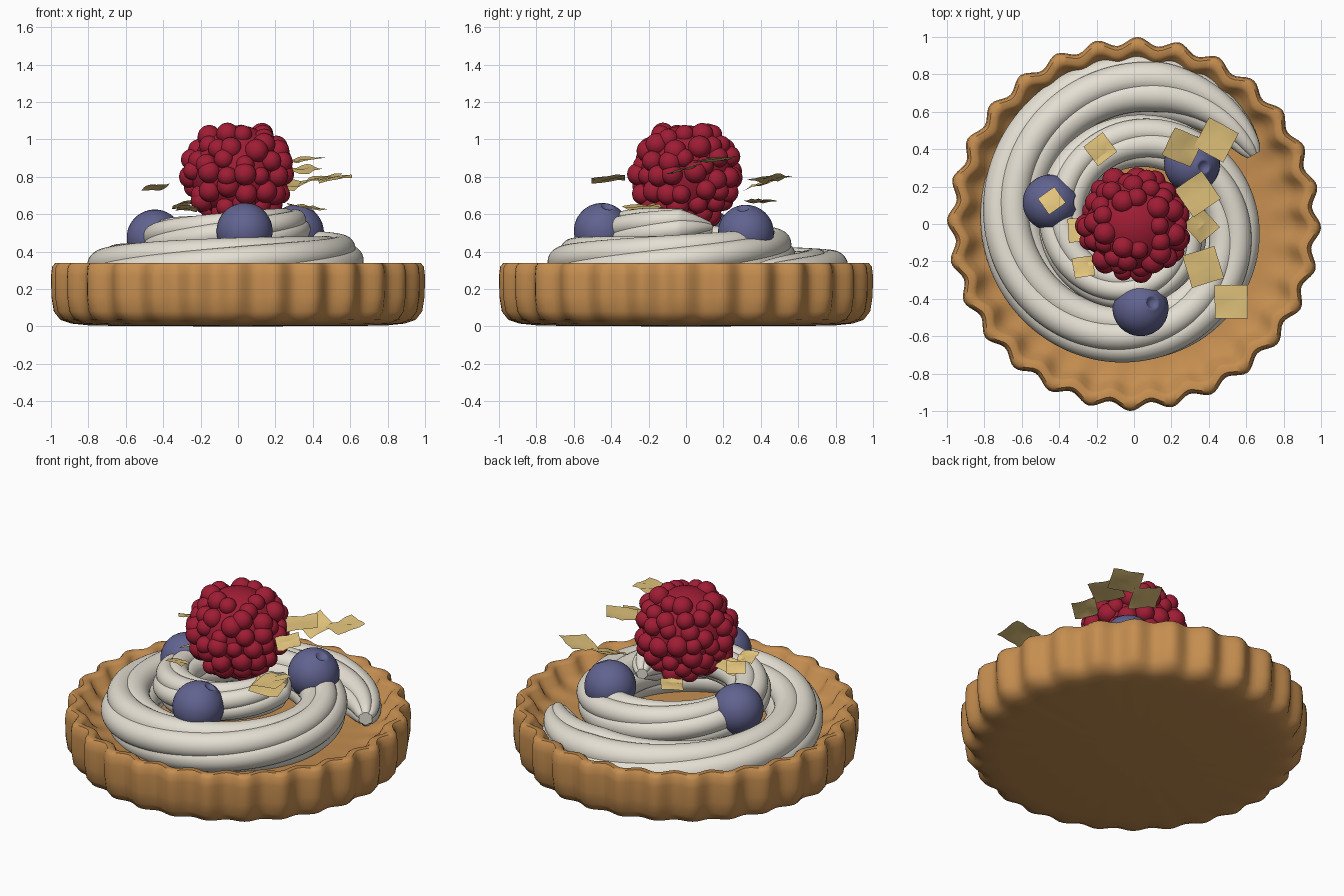
import bpy, bmesh, math, random
from mathutils import Vector, Euler

random.seed(4)
if "Cube" in bpy.data.objects:
    bpy.data.objects.remove(bpy.data.objects["Cube"])


def material(name, rgb):
    m = bpy.data.materials.new(name)
    m.use_nodes = True
    m.diffuse_color = (*rgb, 1)
    bsdf = m.node_tree.nodes["Principled BSDF"]
    bsdf.inputs["Base Color"].default_value = (*rgb, 1)
    bsdf.inputs["Roughness"].default_value = 0.6
    return m


CRUST = material("baked crust", (0.56, 0.27, 0.08))
CREAM = material("whipped cream", (0.78, 0.74, 0.65))
RED = material("raspberry red", (0.35, 0.012, 0.035))
BLUE = material("blueberry blue", (0.12, 0.125, 0.28))
GOLD = material("gold leaf", (0.76, 0.55, 0.20))


def finish(bm, name, mat, angle=40):
    bmesh.ops.recalc_face_normals(bm, faces=bm.faces)
    me = bpy.data.meshes.new(name)
    bm.to_mesh(me)
    bm.free()
    me.materials.append(mat)
    ob = bpy.data.objects.new(name, me)
    bpy.context.collection.objects.link(ob)
    bpy.ops.object.select_all(action='DESELECT')
    ob.select_set(True)
    bpy.context.view_layer.objects.active = ob
    bpy.ops.object.shade_smooth_by_angle(angle=math.radians(angle))
    return ob


def skin(bm, rings):
    """Bridge consecutive closed rings of points and cap both ends."""
    loops = [[bm.verts.new(p) for p in ring] for ring in rings]
    n = len(loops[0])
    for a, b in zip(loops, loops[1:]):
        for i in range(n):
            j = (i + 1) % n
            bm.faces.new((a[i], a[j], b[j], b[i]))
    bm.faces.new(loops[0])
    bm.faces.new(loops[-1])


def lathe(bm, profile, n, flutes=0):
    """Profile rows: radius, height, flute depth."""
    rings = []
    for r, z, depth in profile:
        ring = []
        for i in range(n):
            a = math.tau * i / n
            rr = r + depth * math.cos(flutes * (a + 0.02))
            ring.append((rr * math.cos(a), rr * math.sin(a), z))
        rings.append(ring)
    skin(bm, rings)


def track(keys, t):
    """Smoothly interpolate evenly spaced values, t in 0..1."""
    f = min(t, 0.99999) * (len(keys) - 1)
    i = int(f)
    u = f - i
    p = [keys[max(0, min(len(keys) - 1, i + k))] for k in (-1, 0, 1, 2)]
    return p[1] + 0.5 * u * (p[2] - p[0] + u * (2 * p[0] - 5 * p[1] + 4 * p[2] - p[3]
                             + u * (3 * (p[1] - p[2]) + p[3] - p[0])))


# Fluted tart shell
bm = bmesh.new()
lathe(bm, [(0.1, 0, 0), (0.78, 0.004, 0.003), (0.88, 0.015, 0.009), (0.935, 0.035, 0.015),
           (0.965, 0.08, 0.02), (0.976, 0.16, 0.022), (0.978, 0.27, 0.022), (0.972, 0.32, 0.022),
           (0.955, 0.34, 0.021), (0.92, 0.34, 0.02), (0.9, 0.325, 0.02), (0.87, 0.27, 0.018),
           (0.82, 0.235, 0.013), (0.72, 0.215, 0.005), (0.5, 0.21, 0), (0.1, 0.21, 0)],
      28 * 10, 28)
finish(bm, "tart_shell", CRUST, 50)

# Piped cream: ridged, twisting rope wound into a rising spiral
ARM = [0.74, 0.735, 0.70, 0.66, 0.62, 0.585, 0.55, 0.515, 0.47, 0.435, 0.405, 0.375, 0.345, 0.315, 0.285, 0.255]
LIFT = [0.28, 0.245, 0.25, 0.27, 0.295, 0.315, 0.33, 0.35, 0.375, 0.40, 0.425, 0.455, 0.48, 0.505, 0.52, 0.525]
STEPS, AROUND, LOBES = 300, 72, 6
bm = bmesh.new()
rings = []
for s in range(STEPS + 1):
    t = s / STEPS
    a = math.radians(30 + 720 * t)
    out = Vector((math.cos(a), math.sin(a), 0))
    centre = out * track(ARM, t) + Vector((0, 0, track(LIFT, t)))
    size = (0.185 - 0.075 * t) * min(1, 0.22 + (t / 0.1) ** 0.65) * min(1, 0.3 + 14 * (1 - t))
    ring = []
    for i in range(AROUND):
        b = math.tau * i / AROUND
        ridge = 0.86 + 0.14 * abs(math.sin(LOBES * b / 2)) ** 0.8
        c = b + 6 * t
        ring.append(centre + size * ridge * (out * math.cos(c) + Vector((0, 0, math.sin(c)))))
    rings.append(ring)
skin(bm, rings)
finish(bm, "cream_swirl", CREAM, 40)

# Raspberry: core with staggered rows of drupelets, bare at the crown
bm = bmesh.new()
CORE = Vector((0, 0, 0.82))


def ball(bm, centre, radius, subdiv):
    made = bmesh.ops.create_icosphere(bm, subdivisions=subdiv, radius=radius)
    bmesh.ops.translate(bm, verts=made["verts"], vec=centre)


ball(bm, CORE, 0.255, 4)
ROWS = 8
for row in range(ROWS):
    polar = math.radians(38 + 18.5 * row)
    count = max(3, round(15 * math.sin(polar)))
    for k in range(count):
        a = math.tau * (k + 0.5 * (row % 2)) / count + random.uniform(-0.12, 0.12)
        p = polar + random.uniform(-0.11, 0.11)
        d = Vector((math.sin(p) * math.cos(a), math.sin(p) * math.sin(a), math.cos(p)))
        ball(bm, CORE + d * random.uniform(0.235, 0.26), random.uniform(0.05, 0.064), 3)
finish(bm, "raspberry", RED, 60)

# Blueberries: turned balls with a dimpled crown, tipped over a little
R = 0.15
for name, place, tilt in (("front", (0.035, -0.45, 0.51), (-0.2, 0.45, 0)),
                          ("back_left", (0.31, 0.32, 0.50), (0.1, 0.45, 0)),
                          ("right", (-0.445, 0.115, 0.475), (0, 1.2, 0))):
    bm = bmesh.new()
    profile = [(R * math.sin(p), -R * math.cos(p), 0)
               for p in (math.pi * k / 20 for k in range(1, 19))]
    profile += [(0.038, 0.147, 0), (0.031, 0.145, 0), (0.024, 0.135, 0), (0.006, 0.131, 0)]
    lathe(bm, profile, 32)
    berry = finish(bm, "blueberry_" + name, BLUE, 50)
    berry.location = place
    berry.rotation_euler = tilt

# Gold leaf: small crinkled squares (place, size, tilt x, tilt y, turn)
FLAKES = [((-0.18, 0.40, 0.67), 0.13, -0.1, -0.1, 0.65), ((0.26, 0.41, 0.765), 0.17, 0.25, 0.2, -0.4),
          ((0.44, 0.45, 0.79), 0.18, 0.2, -0.1, -0.5), ((0.34, 0.16, 0.89), 0.18, 0.05, -0.12, 0.6),
          ((0.36, -0.01, 0.84), 0.14, 0.15, -0.2, 0.7), ((0.37, -0.23, 0.64), 0.18, 0.1, 0.1, 0.3),
          ((0.52, -0.415, 0.79), 0.18, 0.1, -0.15, 0.0), ((-0.44, 0.125, 0.745), 0.11, -0.3, 0.05, 0.6),
          ((-0.27, -0.23, 0.63), 0.11, -0.25, 0.1, 0.15), ((-0.29, -0.03, 0.655), 0.13, -0.2, -0.25, 0.1)]
for n, (place, size, tx, ty, turn) in enumerate(FLAKES):
    bm = bmesh.new()
    bmesh.ops.create_grid(bm, x_segments=4, y_segments=4, size=size / 2)
    for v in bm.verts:
        v.co.z += random.uniform(-0.007, 0.007)
    flake = finish(bm, f"gold_flake_{n + 1}", GOLD, 20)
    flake.location = place
    flake.rotation_euler = Euler((tx, ty, turn))
